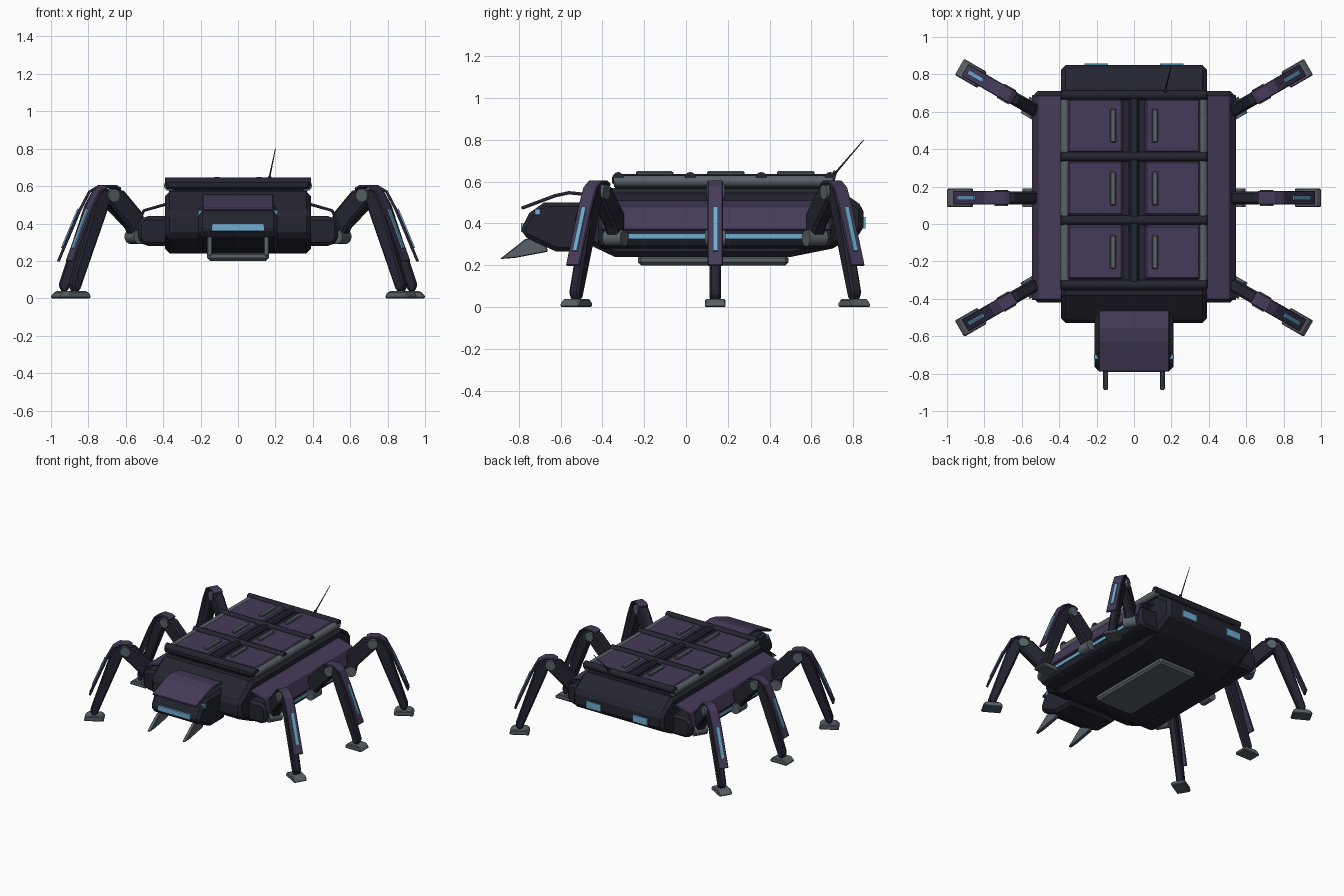
import bpy, bmesh, math
from mathutils import Matrix, Vector

cube = bpy.data.objects.get("Cube")
if cube:
    bpy.data.objects.remove(cube, do_unlink=True)


def material(name, rgb):
    m = bpy.data.materials.new(name)
    m.use_nodes = True
    m.diffuse_color = (*rgb, 1)
    m.node_tree.nodes["Principled BSDF"].inputs["Base Color"].default_value = (*rgb, 1)
    return m


DARK = material("dark_hull", (0.017, 0.018, 0.029))
PURPLE = material("purple_armor", (0.060, 0.044, 0.100))
GRAY = material("steel_gray", (0.100, 0.120, 0.135))
BLUE = material("light_blue", (0.16, 0.42, 0.64))

# Frames map profile (u, depth v, z) to the model
ACROSS = Matrix(((0, 1, 0, 0), (1, 0, 0, 0), (0, 0, 1, 0), (0, 0, 0, 1)))
FLIP = Matrix.Scale(-1, 4, (1, 0, 0))
SIDES = (("left", Matrix()), ("right", FLIP))


def finish(name, bm, mat, frame, bevel=0, smooth=False):
    bm.transform(frame)
    bmesh.ops.recalc_face_normals(bm, faces=bm.faces)
    me = bpy.data.meshes.new(name)
    bm.to_mesh(me)
    bm.free()
    me.materials.append(mat)
    ob = bpy.data.objects.new(name, me)
    bpy.context.collection.objects.link(ob)
    if bevel:
        mod = ob.modifiers.new("edge_bevel", "BEVEL")
        mod.width, mod.segments, mod.limit_method = bevel, 1, "ANGLE"
        mod.angle_limit = math.radians(40)
    if smooth:
        for p in me.polygons:
            p.use_smooth = len(p.vertices) == 4
    return ob


def prism(name, profile, v0, v1, mat, frame=Matrix(), bevel=0):
    """Extrude a (u, z) outline along v."""
    bm = bmesh.new()
    a = [bm.verts.new((u, v0, z)) for u, z in profile]
    b = [bm.verts.new((u, v1, z)) for u, z in profile]
    bm.faces.new(a)
    bm.faces.new(b)
    for i in range(len(a)):
        j = (i + 1) % len(a)
        bm.faces.new((a[i], a[j], b[j], b[i]))
    return finish(name, bm, mat, frame, bevel)


def plate(name, path, thick, v0, v1, mat, frame=Matrix(), bevel=0):
    """Bent sheet: a (u, z) path thickened on one side."""
    pts = [Vector(p) for p in path]
    inner = []
    for i, p in enumerate(pts):
        d = (pts[min(i + 1, len(pts) - 1)] - pts[max(i - 1, 0)]).normalized()
        inner.append(p + Vector((d.y, -d.x)) * thick)
    return prism(name, pts + inner[::-1], v0, v1, mat, frame, bevel)


def box(name, lo, hi, mat, frame=Matrix(), bevel=0):
    prof = [(lo[0], lo[2]), (hi[0], lo[2]), (hi[0], hi[2]), (lo[0], hi[2])]
    return prism(name, prof, lo[1], hi[1], mat, frame, bevel)


def rod(name, p, q, radius, mat, frame=Matrix(), sides=12, tip=None):
    p, q = Vector(p), Vector(q)
    bm = bmesh.new()
    bmesh.ops.create_cone(bm, cap_ends=True, segments=sides, radius1=radius,
                          radius2=radius if tip is None else tip, depth=(q - p).length)
    turn = (q - p).to_track_quat("Z", "Y").to_matrix().to_4x4()
    return finish(name, bm, mat, frame @ Matrix.Translation((p + q) / 2) @ turn, 0, True)


# Main hull and belly skid
prism("hull", [(-0.34, 0.24), (0.50, 0.24), (0.70, 0.28), (0.85, 0.36), (0.85, 0.48),
               (0.72, 0.57), (-0.38, 0.57), (-0.53, 0.46), (-0.53, 0.33)],
      -0.39, 0.39, DARK, ACROSS, 0.025)
box("belly_skid", (-0.165, -0.23, 0.2), (0.165, 0.49, 0.25), GRAY, bevel=0.015)

# Head with visor and brow shield
prism("head", [(-0.78, 0.34), (-0.62, 0.265), (-0.45, 0.265), (-0.45, 0.5), (-0.68, 0.5),
               (-0.75, 0.45), (-0.785, 0.38)], -0.21, 0.21, DARK, ACROSS, 0.02)
box("visor", (-0.14, -0.79, 0.36), (0.14, -0.765, 0.4), BLUE)
plate("brow_shield", [(-0.79, 0.48), (-0.63, 0.54), (-0.56, 0.555), (-0.46, 0.545)], 0.016,
      -0.19, 0.19, PURPLE, ACROSS, 0.005)

# Roof deck
box("deck_base", (-0.37, -0.34, 0.56), (0.37, 0.70, 0.612), DARK, bevel=0.01)
box("deck_spine", (-0.027, -0.34, 0.6), (0.027, 0.70, 0.637), DARK, bevel=0.012)
for i, y in enumerate((-0.325, 0.02, 0.36, 0.69)):
    rod(f"deck_crossbar_{i + 1}", (-0.39, y, 0.62), (0.39, y, 0.62), 0.026, DARK)
box("deck_front_lip", (-0.39, -0.355, 0.58), (0.39, -0.31, 0.635), DARK, bevel=0.015)

for side, S in SIDES:
    # Roof hatches with handles and side rails
    rod(f"{side}_deck_rail", (0.368, -0.345, 0.602), (0.368, 0.70, 0.602), 0.028, GRAY, S)
    for i, y in enumerate((-0.15, 0.19, 0.525)):
        box(f"{side}_hatch_{i + 1}", (0.06, y - 0.145, 0.6), (0.355, y + 0.145, 0.632),
            PURPLE, S, 0.01)
        box(f"{side}_hatch_handle_{i + 1}", (0.095, y - 0.09, 0.63), (0.128, y + 0.09, 0.65),
            GRAY, S, 0.006)

    # Side pod with folded armor and light strip
    prism(f"{side}_pod", [(0.33, 0.28), (0.50, 0.28), (0.535, 0.31), (0.535, 0.41),
                          (0.50, 0.44), (0.33, 0.44)], -0.42, 0.71, DARK, S, 0.02)
    plate(f"{side}_pod_armor", [(0.35, 0.545), (0.39, 0.51), (0.51, 0.475), (0.548, 0.37)], 0.016,
          -0.405, 0.69, PURPLE, S, 0.005)
    box(f"{side}_pod_light", (0.53, -0.29, 0.325), (0.541, 0.57, 0.35), BLUE, S)

    # Head details and tail light
    prism(f"{side}_mandible", [(-0.89, 0.23), (-0.82, 0.235), (-0.66, 0.265), (-0.68, 0.34),
                               (-0.77, 0.325)], 0.138, 0.165, GRAY, S @ ACROSS, 0.004)
    box(f"{side}_eye", (0.185, -0.725, 0.44), (0.214, -0.695, 0.472), BLUE, S, 0.004)
    box(f"{side}_tail_light", (0.14, 0.84, 0.375), (0.265, 0.858, 0.43), BLUE, S)

    # Three legs, splayed from the pod
    for label, y, angle in (("front", -0.31, -30), ("middle", 0.14, 0), ("rear", 0.59, 30)):
        F = S @ Matrix.Translation((0.5, y, 0)) @ Matrix.Rotation(math.radians(angle), 4, "Z")
        n = f"{side}_{label}"
        rod(n + "_hip", (0.055, -0.05, 0.33), (0.055, 0.05, 0.33), 0.04, GRAY, F, 16)
        prism(n + "_thigh", [(0.02, 0.33), (0.07, 0.31), (0.11, 0.38), (0.235, 0.51),
                             (0.25, 0.57), (0.19, 0.585), (0.14, 0.575), (0.02, 0.45)],
              -0.035, 0.035, DARK, F, 0.012)
        rod(n + "_knee", (0.21, -0.043, 0.55), (0.21, 0.043, 0.55), 0.036, GRAY, F, 16)
        prism(n + "_shin", [(0.20, 0.575), (0.27, 0.59), (0.32, 0.50), (0.46, 0.07),
                            (0.44, 0.03), (0.41, 0.04), (0.25, 0.44)],
              -0.027, 0.027, DARK, F, 0.01)
        plate(n + "_shin_armor", [(0.16, 0.59), (0.19, 0.605), (0.25, 0.605), (0.30, 0.575),
                                  (0.35, 0.48), (0.468, 0.2)], 0.015, -0.037, 0.037, PURPLE, F, 0.004)
        plate(n + "_shin_light", [(0.359, 0.48), (0.447, 0.27)], 0.009, -0.012, 0.012, BLUE, F)
        prism(n + "_foot", [(0.36, 0), (0.5, 0), (0.5, 0.015), (0.475, 0.038), (0.38, 0.038),
                            (0.36, 0.02)], -0.05, 0.05, GRAY, F, 0.006)

# Whip antenna
rod("antenna_base", (0.165, 0.70, 0.61), (0.17, 0.715, 0.65), 0.01, DARK)
rod("antenna", (0.165, 0.705, 0.63), (0.2, 0.85, 0.8), 0.005, DARK, sides=8, tip=0.002)
